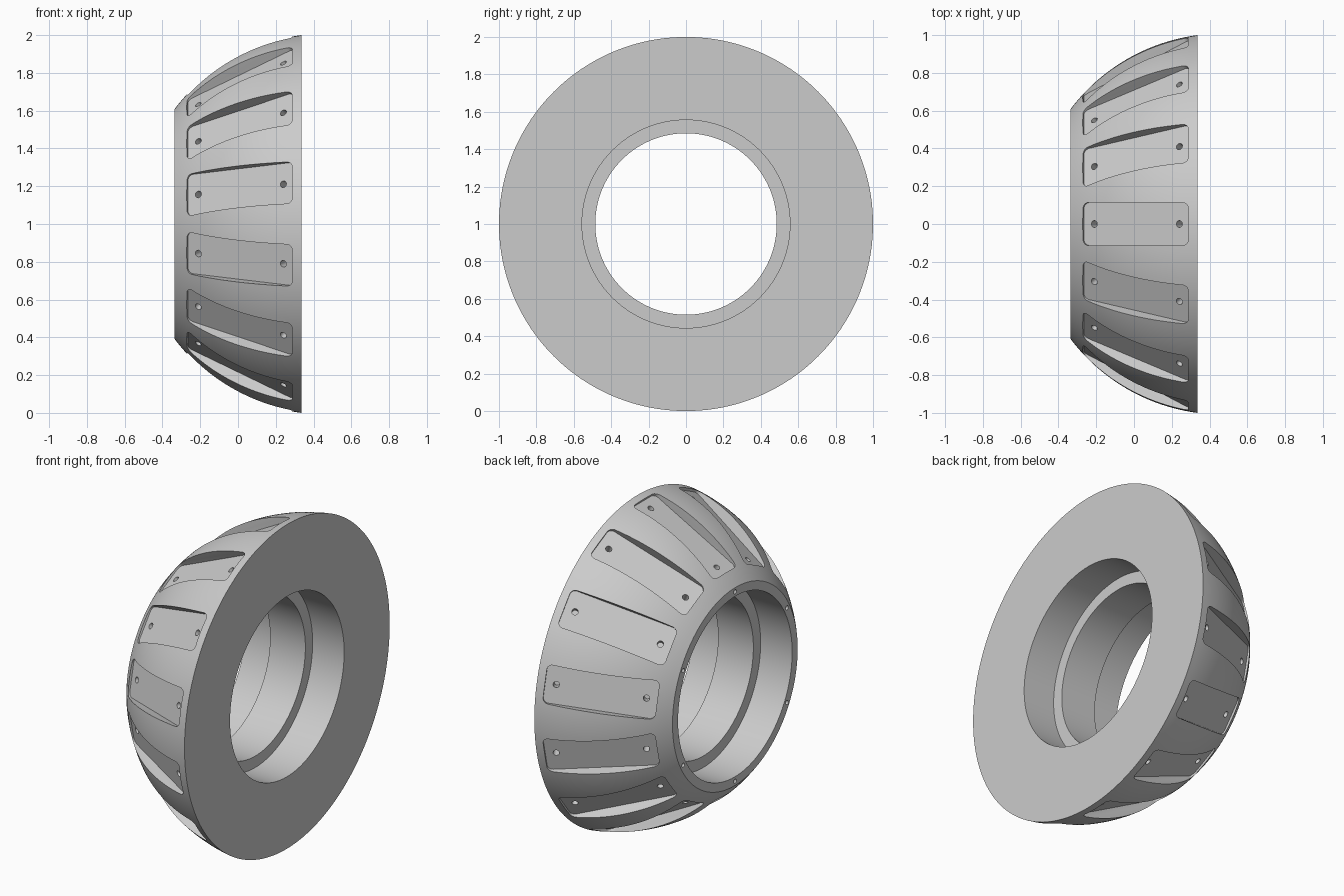
import bpy, bmesh, math
from mathutils import Matrix, Vector

default = bpy.data.objects.get("Cube")
if default:
    bpy.data.objects.remove(default)

HALF = 0.335          # half width of the ring along x
SLOTS = 14
SEGMENTS = SLOTS * 12
TILT = math.atan2(0.242, 0.45)   # slope of the pocket floors

grey = bpy.data.materials.new("plain grey")
grey.use_nodes = True
colour = (0.6, 0.6, 0.6, 1)
grey.diffuse_color = colour
grey.node_tree.nodes["Principled BSDF"].inputs["Base Color"].default_value = colour


def make_object(name, bm):
    bmesh.ops.recalc_face_normals(bm, faces=bm.faces)
    mesh = bpy.data.meshes.new(name)
    bm.to_mesh(mesh)
    bm.free()
    mesh.materials.append(grey)
    obj = bpy.data.objects.new(name, mesh)
    bpy.context.collection.objects.link(obj)
    return obj


def add_prism(bm, outline, low, high, matrix):
    """Extrude a flat outline from low to high along local z."""
    rings = [[bm.verts.new(matrix @ Vector((x, y, z))) for x, y in outline]
             for z in (low, high)]
    bm.faces.new(rings[0])
    bm.faces.new(rings[1])
    for i in range(len(outline)):
        j = (i + 1) % len(outline)
        bm.faces.new((rings[0][i], rings[0][j], rings[1][j], rings[1][i]))


def circle(radius, cx=0.0, cy=0.0, count=20):
    return [(cx + radius * math.cos(math.tau * i / count),
             cy + radius * math.sin(math.tau * i / count)) for i in range(count)]


def rounded_rectangle(hx, hy, radius, steps=6):
    points = []
    for corner, (sx, sy) in enumerate(((1, 1), (-1, 1), (-1, -1), (1, -1))):
        for i in range(steps + 1):
            a = math.pi / 2 * (corner + i / steps)
            points.append((sx * (hx - radius) + radius * math.cos(a),
                           sy * (hy - radius) + radius * math.sin(a)))
    return points


# Ring body: spherical outside, stepped bore with a central lip
centre, ball = 0.4686, math.sqrt(1.0178)
start = math.atan2(0.61, -HALF - centre)
end = math.atan2(1.0, HALF - centre)
profile = []
for i in range(25):
    a = start + (end - start) * i / 24
    profile.append((centre + ball * math.cos(a), ball * math.sin(a)))
bore, lip, lip_half = 0.556, 0.485, 0.12
profile += [(HALF, bore), (lip_half, bore), (lip_half, lip),
            (-lip_half, lip), (-lip_half, bore), (-HALF, bore)]

bm = bmesh.new()
rings = []
for s in range(SEGMENTS):
    turn = Matrix.Rotation(math.tau * s / SEGMENTS, 3, 'X')
    rings.append([bm.verts.new(turn @ Vector((x, 0, r)) + Vector((0, 0, 1)))
                  for x, r in profile])
for s in range(SEGMENTS):
    a, b = rings[s], rings[(s + 1) % SEGMENTS]
    for i in range(len(profile)):
        j = (i + 1) % len(profile)
        bm.faces.new((a[i], a[j], b[j], b[i]))
ring = make_object("ring_body", bm)

# Cutters: tilted pockets, two screw holes in each, and holes in the narrow end
pockets, holes = bmesh.new(), bmesh.new()
lift = Matrix.Translation((0, 0, 1))
for k in range(SLOTS):
    place = (lift @ Matrix.Rotation(math.tau * k / SLOTS, 4, 'X')
             @ Matrix.Translation((0.015, 0, 0.824))
             @ Matrix.Rotation(-TILT, 4, 'Y'))
    add_prism(pockets, rounded_rectangle(0.318, 0.113, 0.032), 0, 0.16, place)
    for side in (-1, 1):
        add_prism(holes, circle(0.018, side * 0.2556), -0.06, 0.015, place)
for k in range(6):
    place = (lift @ Matrix.Rotation(math.tau * k / 6, 4, 'X')
             @ Matrix.Translation((-HALF, 0, 0.584))
             @ Matrix.Rotation(math.pi / 2, 4, 'Y'))
    add_prism(holes, circle(0.013), -0.02, 0.06, place)

for name, cutter_bm in (("pocket_cutter", pockets), ("hole_cutter", holes)):
    cutter = make_object(name, cutter_bm)
    cutter.hide_render = True
    cut = ring.modifiers.new(name, 'BOOLEAN')
    cut.operation = 'DIFFERENCE'
    cut.solver = 'EXACT'
    cut.object = cutter

# Bake the cuts and remove the cutters
bpy.context.view_layer.update()
graph = bpy.context.evaluated_depsgraph_get()
baked = bpy.data.meshes.new_from_object(ring.evaluated_get(graph))
ring.modifiers.clear()
ring.data = baked
for name in ("pocket_cutter", "hole_cutter"):
    bpy.data.objects.remove(bpy.data.objects[name])

baked.materials.clear()
baked.materials.append(grey)
for face in baked.polygons:
    face.material_index = 0

bpy.ops.object.select_all(action='DESELECT')
ring.select_set(True)
bpy.context.view_layer.objects.active = ring
bpy.ops.object.shade_smooth_by_angle(angle=math.radians(25))
